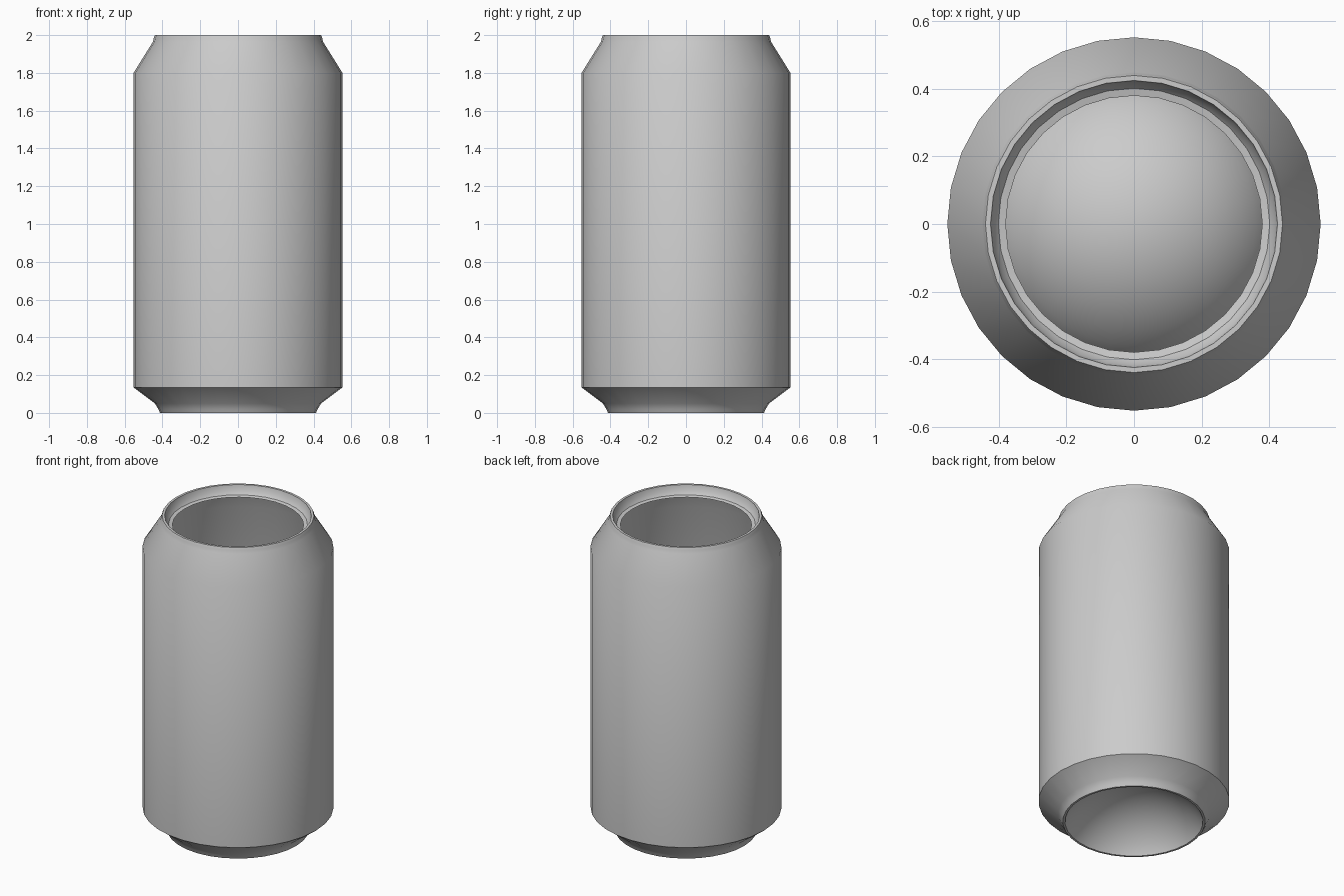
import bpy, bmesh, math

if "Cube" in bpy.data.objects:
    bpy.data.objects.remove(bpy.data.objects["Cube"])

SIDES = 32


def lathe(name, profile, material, close_end=False):
    """Spin an (r, z) profile round the z axis; optionally end in a pole point."""
    bm = bmesh.new()
    rings = []
    for r, z in profile:
        rings.append([bm.verts.new((r * math.cos(2 * math.pi * i / SIDES),
                                    r * math.sin(2 * math.pi * i / SIDES), z))
                      for i in range(SIDES)])
    for a, b in zip(rings, rings[1:]):
        for i in range(SIDES):
            j = (i + 1) % SIDES
            bm.faces.new((a[i], a[j], b[j], b[i]))
    if close_end:
        pole = bm.verts.new((0, 0, close_end))
        for i in range(SIDES):
            bm.faces.new((rings[-1][i], rings[-1][(i + 1) % SIDES], pole))
    mesh = bpy.data.meshes.new(name)
    bm.to_mesh(mesh)
    bm.free()
    mesh.materials.append(material)
    obj = bpy.data.objects.new(name, mesh)
    bpy.context.collection.objects.link(obj)
    bpy.ops.object.select_all(action='DESELECT')
    obj.select_set(True)
    bpy.context.view_layer.objects.active = obj
    bpy.ops.object.shade_smooth_by_angle(angle=math.radians(38))
    return obj


metal = bpy.data.materials.new("light grey metal")
metal.diffuse_color = (0.6, 0.6, 0.6, 1)
metal.use_nodes = True
metal.node_tree.nodes["Principled BSDF"].inputs["Base Color"].default_value = metal.diffuse_color

# Outer shell: foot, lower bevel, straight wall, shoulder, rolled rim, open mouth
lathe("can_shell", [(0.413, 0.0), (0.422, 0.02), (0.44, 0.05), (0.553, 0.135),
                    (0.553, 1.8), (0.45, 1.965), (0.446, 1.985), (0.44, 2.0),
                    (0.425, 2.0), (0.418, 1.965), (0.402, 1.945), (0.38, 1.94)],
      metal)

# Base: foot ring turning in to a dome that bulges up into the can
R, r0, z0 = 0.47, 0.395, 0.01
start = math.asin(r0 / R)
zc = z0 - R * math.cos(start)
dome = [(R * math.sin(start * k / 8), zc + R * math.cos(start * k / 8))
        for k in range(8, 0, -1)]
base = lathe("base_dome", [(0.413, 0.0), (0.4, 0.0)] + dome, metal,
             close_end=zc + R)
# face the dome upward, as the inside of the can shows
base.data.flip_normals()
if base.data.polygons[-1].normal.z < 0:
    base.data.flip_normals()
